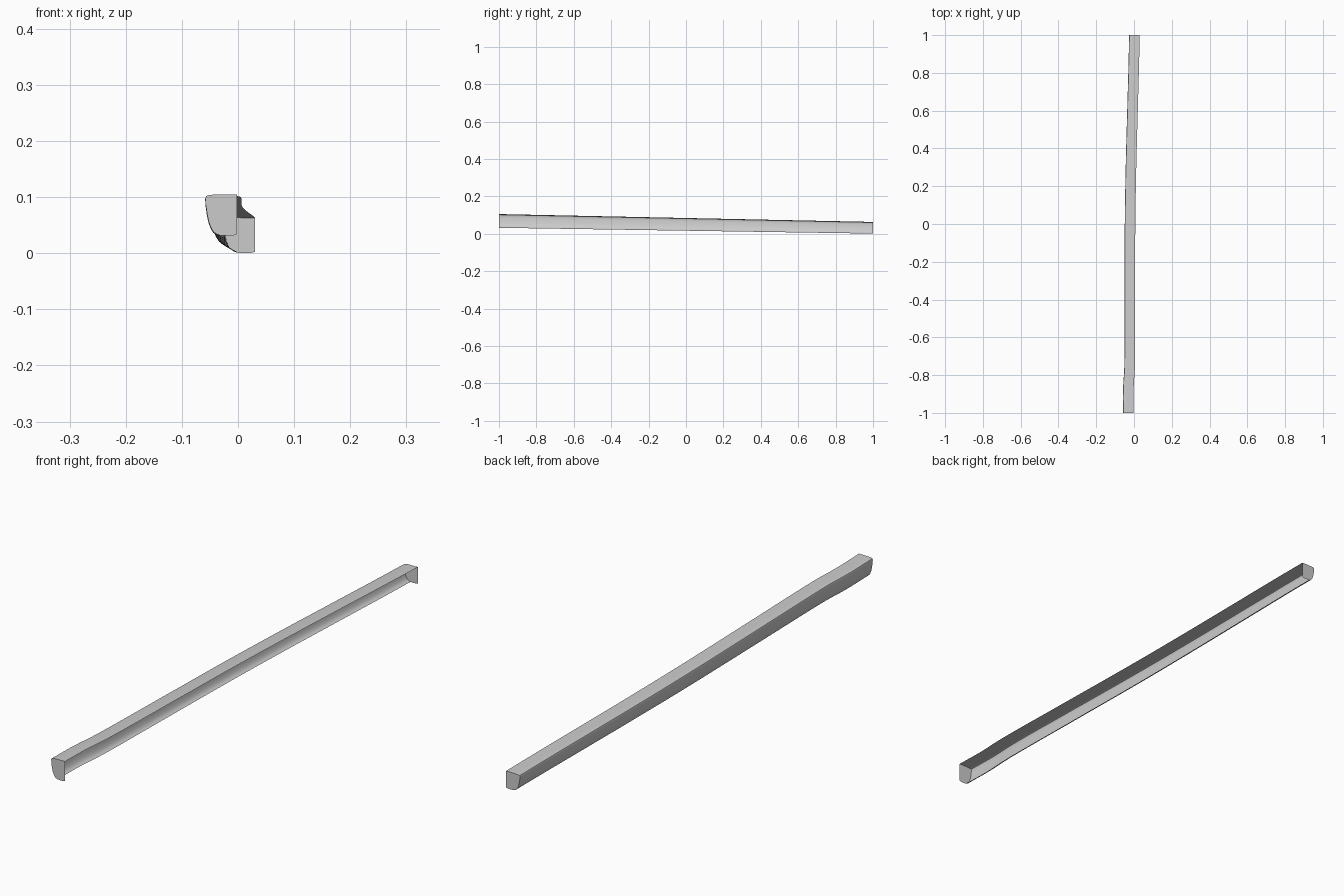
import bpy, bmesh, math

if "Cube" in bpy.data.objects:
    bpy.data.objects.remove(bpy.data.objects["Cube"])

# Inner (right) edge of the rail along its length: (y, x)
PATH = [(-1, -.002), (-.87, -.002), (-.75, .005), (-.4, .006), (0, .007),
        (.3, .012), (.6, .020), (.85, .027), (1, .03)]

# Cross-section: x offset from the inner edge, height as a fraction
PROFILE = [(0, 1), (-.02, 1), (-.038, .995), (-.050, .98), (-.0545, .955), (-.056, .91),
           (-.0555, .75), (-.053, .52), (-.050, .33), (-.046, .19), (-.042, .10),
           (-.037, .045), (-.030, .01)]
CAP_EXTRA = [(-.018, 0), (-.006, .01), (0, .04)]


def edge_x(y):
    # monotone-looking Hermite interpolation of the path
    n = len(PATH)

    def slope(i):
        a, b = PATH[max(i - 1, 0)], PATH[min(i + 1, n - 1)]
        return (b[1] - a[1]) / (b[0] - a[0])
    i = max(k for k in range(n - 1) if PATH[k][0] <= y + 1e-9)
    (y0, x0), (y1, x1) = PATH[i], PATH[i + 1]
    d = y1 - y0
    t = (y - y0) / d
    m0, m1 = slope(i) * d, slope(i + 1) * d
    return ((2*t**3 - 3*t**2 + 1) * x0 + (t**3 - 2*t**2 + t) * m0
            + (3*t**2 - 2*t**3) * x1 + (t**3 - t**2) * m1)


def section(y, pts):
    t = (y + 1) / 2
    top, bottom = .105 - .042 * t, .031 * (1 - t)
    return [(edge_x(y) + dx, y, bottom + (top - bottom) * f) for dx, f in pts]


def make(name, bm, smooth=False):
    mesh = bpy.data.meshes.new(name)
    bm.to_mesh(mesh)
    bm.free()
    ob = bpy.data.objects.new(name, mesh)
    bpy.context.collection.objects.link(ob)
    if smooth:
        bpy.context.view_layer.objects.active = ob
        ob.select_set(True)
        bpy.ops.object.shade_smooth_by_angle(angle=math.radians(40))
        ob.select_set(False)


# Open rail shell: top and curved outer wall
bm = bmesh.new()
rows = [[bm.verts.new(p) for p in section(-1 + i / 24, PROFILE)] for i in range(49)]
for a, b in zip(rows, rows[1:]):
    for j in range(len(PROFILE) - 1):
        bm.faces.new((a[j], b[j], b[j + 1], a[j + 1]))
make("rail_shell", bm, True)

# Flat end caps
for name, y in (("front_cap", -1), ("back_cap", 1)):
    bm = bmesh.new()
    vs = [bm.verts.new(p) for p in section(y, PROFILE + CAP_EXTRA)]
    bm.faces.new(vs if y < 0 else vs[::-1])
    make(name, bm)
